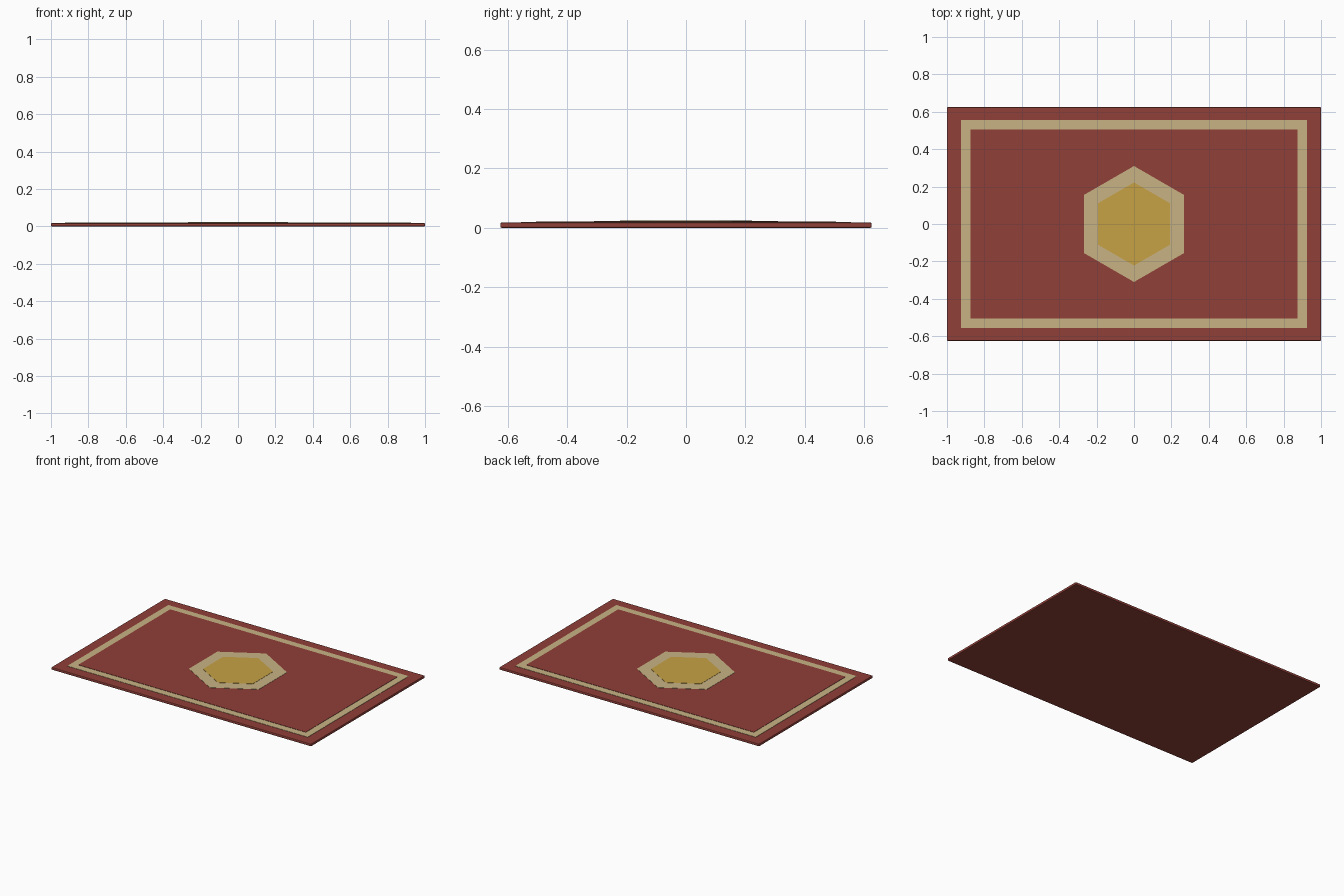
import bpy
import math

if "Cube" in bpy.data.objects:
    bpy.data.objects.remove(bpy.data.objects["Cube"])


def material(name, rgb):
    m = bpy.data.materials.new(name)
    m.diffuse_color = (*rgb, 1)
    m.use_nodes = True
    m.node_tree.nodes["Principled BSDF"].inputs["Base Color"].default_value = m.diffuse_color
    return m


red = material("red_wool", (0.28, 0.05, 0.04))
cream = material("cream_wool", (0.58, 0.45, 0.23))
gold = material("gold_wool", (0.57, 0.36, 0.06))


def slab(name, points, z0, z1, mat):
    """Flat prism from a counter-clockwise outline."""
    n = len(points)
    verts = [(x, y, z) for z in (z0, z1) for x, y in points]
    faces = [tuple(reversed(range(n))), tuple(range(n, 2 * n))]
    faces += [(i, (i + 1) % n, n + (i + 1) % n, n + i) for i in range(n)]
    mesh = bpy.data.meshes.new(name)
    mesh.from_pydata(verts, [], faces)
    mesh.materials.append(mat)
    ob = bpy.data.objects.new(name, mesh)
    bpy.context.collection.objects.link(ob)
    return ob


def rect(hx, hy):
    return [(-hx, -hy), (hx, -hy), (hx, hy), (-hx, hy)]


def hexagon(r):
    return [(r * math.cos(math.radians(30 + 60 * i)),
             r * math.sin(math.radians(30 + 60 * i))) for i in range(6)]


# Rug base with softened edges
base = slab("rug_base", rect(1.0, 0.625), 0, 0.018, red)
bevel = base.modifiers.new("soft_edge", 'BEVEL')
bevel.width = 0.005
bevel.segments = 2

# Woven layers, each slightly raised above the last
slab("border_band", rect(0.925, 0.555), 0.016, 0.020, cream)
slab("inner_field", rect(0.875, 0.505), 0.018, 0.022, red)
slab("medallion_outer", hexagon(0.31), 0.020, 0.0235, cream)
slab("medallion_inner", hexagon(0.222), 0.022, 0.025, gold)
